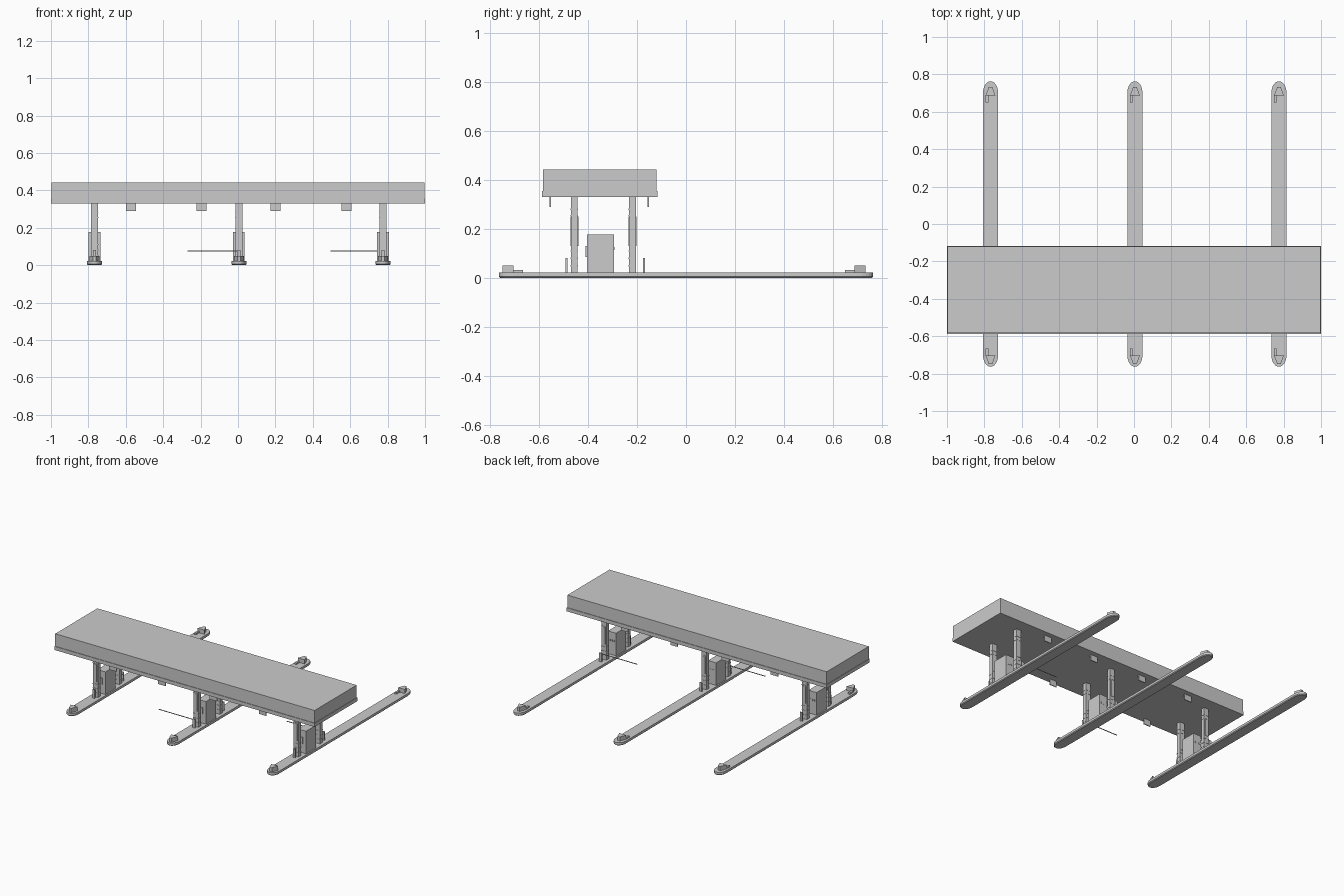
import bpy, bmesh, math

if "Cube" in bpy.data.objects:
    bpy.data.objects.remove(bpy.data.objects["Cube"])


def box(name, x, y, z):
    """Box from (min, max) pairs along each axis."""
    bm = bmesh.new()
    bmesh.ops.create_cube(bm, size=1)
    for v in bm.verts:
        for i, (lo, hi) in enumerate((x, y, z)):
            v.co[i] = lo if v.co[i] < 0 else hi
    return finish(name, bm)


def prism(name, outline, z0, z1, chamfer=0):
    """Extrude a plan outline upward."""
    bm = bmesh.new()
    face = bm.faces.new([bm.verts.new((x, y, z0)) for x, y in outline])
    top = bmesh.ops.extrude_face_region(bm, geom=[face])["geom"]
    for v in top:
        if isinstance(v, bmesh.types.BMVert):
            v.co.z = z1
    bmesh.ops.recalc_face_normals(bm, faces=bm.faces)
    if chamfer:
        low = [e for e in bm.edges if all(v.co.z == z0 for v in e.verts)]
        bmesh.ops.bevel(bm, geom=low, offset=chamfer, segments=1, affect='EDGES')
    return finish(name, bm)


def finish(name, bm):
    me = bpy.data.meshes.new(name)
    bm.to_mesh(me)
    bm.free()
    ob = bpy.data.objects.new(name, me)
    bpy.context.collection.objects.link(ob)
    return ob


def span(c, w):
    return (c - w / 2, c + w / 2)


# Long top body with a slightly larger base tray
box("top_body", (-0.997, 0.997), (-0.583, -0.121), (0.355, 0.442))
box("top_tray", (-1, 1), (-0.587, -0.117), (0.33, 0.355))

# Small tabs hanging below the tray
for x in (-0.572, -0.195, 0.2, 0.58):
    for y in (-0.555, -0.155):
        box("under_tab", span(x, 0.055), span(y, 0.006), (0.29, 0.332))

for cx in (-0.767, 0.005, 0.775):
    # Floor rail with rounded ends
    outline = []
    for s in (1, -1):
        for i in range(13):
            a = math.pi * i / 12
            outline.append((cx + s * 0.04 * math.cos(a),
                            s * (0.705 + 0.058 * math.sin(a))))
    prism("floor_rail", outline, 0.0, 0.021, 0.005)

    # End stops: tapered block plus a narrow strip
    for s, y in ((-1, 0.704), (1, 0.688)):
        prism("end_stop", [(cx - 0.026, s * y), (cx + 0.026, s * y),
                           (cx + 0.009, s * (y + 0.045)),
                           (cx - 0.009, s * (y + 0.045))], 0.02, 0.05)
        box("end_strip", (cx - 0.026, cx - 0.012),
            sorted((s * (y - 0.038), s * y)), (0.02, 0.032))

    # Pair of support posts with thin collars and side plates
    for y, side in ((-0.456, -1), (-0.219, 1)):
        box("support_post", span(cx, 0.037), span(y, 0.028), (0.02, 0.332))
        for z in (0.05, 0.08, 0.11, 0.255, 0.28):
            box("post_collar", span(cx, 0.040), span(y, 0.031), span(z, 0.005))
        box("post_plate", span(cx, 0.022), span(y, 0.033), (0.13, 0.25))
        # Upright peg outside each post
        box("upright_peg", span(cx, 0.018), span(y + side * 0.032 + side * 0.016, 0.008)
            if side > 0 else span(y - 0.032, 0.008), (0.02, 0.081))

    # Control box with a front handle and rear sockets
    box("control_box", span(cx, 0.062), (-0.404, -0.294), (0.02, 0.178))
    box("box_handle", span(cx, 0.016), (-0.410, -0.403), (0.085, 0.13))
    for dx in (-0.015, 0, 0.015):
        box("box_socket", span(cx + dx, 0.006), (-0.295, -0.292), span(0.12, 0.012))

# Thin horizontal rods reaching left from the pegs
box("front_rod", (-0.27, 0.0), span(-0.488, 0.004), span(0.076, 0.004))
box("rear_rod", (0.495, 0.77), span(-0.171, 0.004), span(0.076, 0.004))
